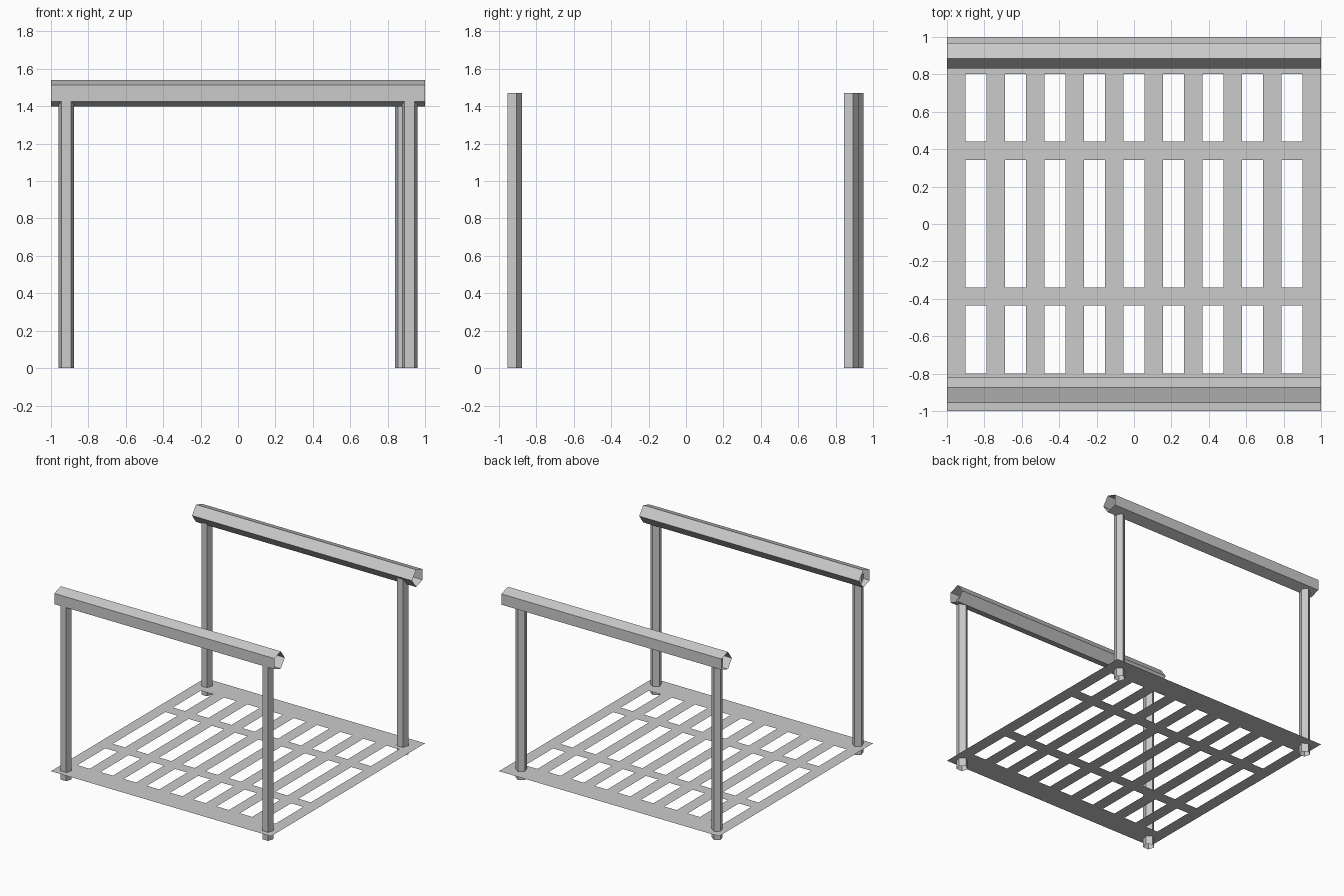
import bpy, bmesh, math

if "Cube" in bpy.data.objects:
    bpy.data.objects.remove(bpy.data.objects["Cube"])


def make_object(name, bm):
    mesh = bpy.data.meshes.new(name)
    bm.to_mesh(mesh)
    bm.free()
    obj = bpy.data.objects.new(name, mesh)
    bpy.context.collection.objects.link(obj)
    return obj


def pentagon(radius, start):
    return [(radius * math.cos(start + i * math.tau / 5),
             radius * math.sin(start + i * math.tau / 5)) for i in range(5)]


def open_tube(name, ring_a, ring_b):
    """Open-ended tube between two matching rings."""
    bm = bmesh.new()
    a = [bm.verts.new(p) for p in ring_a]
    b = [bm.verts.new(p) for p in ring_b]
    for i in range(5):
        j = (i + 1) % 5
        bm.faces.new((a[i], a[j], b[j], b[i]))
    bmesh.ops.recalc_face_normals(bm, faces=bm.faces)
    # make sure the sides face outward from the tube's axis
    centre = sum((v.co for v in bm.verts), a[0].co * 0) / len(bm.verts)
    f = bm.faces[:][0]
    if f.normal.dot(f.calc_center_median() - centre) < 0:
        bmesh.ops.reverse_faces(bm, faces=bm.faces[:])
    return make_object(name, bm)


# slatted deck: a flat sheet, 10 slats crossed by 4 bars
DECK_Z, SLAT, PITCH = 0.07, 0.1, 1.9 / 9
xs = [e for i in range(10) for e in (-1 + PITCH * i, -1 + PITCH * i + SLAT)]
ys = [-1, -0.8, -0.437, -0.34, 0.343, 0.44, 0.803, 1]
bm = bmesh.new()
grid = [[bm.verts.new((x, y, DECK_Z)) for x in xs] for y in ys]
for r in range(len(ys) - 1):
    for c in range(len(xs) - 1):
        if r % 2 and c % 2:
            continue  # opening between slats
        bm.faces.new((grid[r][c], grid[r][c + 1],
                      grid[r + 1][c + 1], grid[r + 1][c]))
make_object("slatted_deck", bm)

# five-sided posts, flat side to the front
posts = {
    "front_left_post": (-0.918, -0.92),
    "front_right_post": (0.917, -0.92),
    "back_left_post": (-0.918, 0.906),
    "back_right_post": (0.881, 0.880),
}
for name, (px, py) in posts.items():
    section = pentagon(0.0436, math.pi / 2)
    open_tube(name,
              [(px + u, py + v, 0) for u, v in section],
              [(px + u, py + v, 1.47) for u, v in section])

# five-sided hand rails, flat side outward
for name, ry, start in (("front_rail", -0.896, 0), ("back_rail", 0.907, math.pi)):
    section = pentagon(0.075, start)
    open_tube(name,
              [(-1, ry + u, 1.47 + v) for u, v in section],
              [(1, ry + u, 1.47 + v) for u, v in section])
